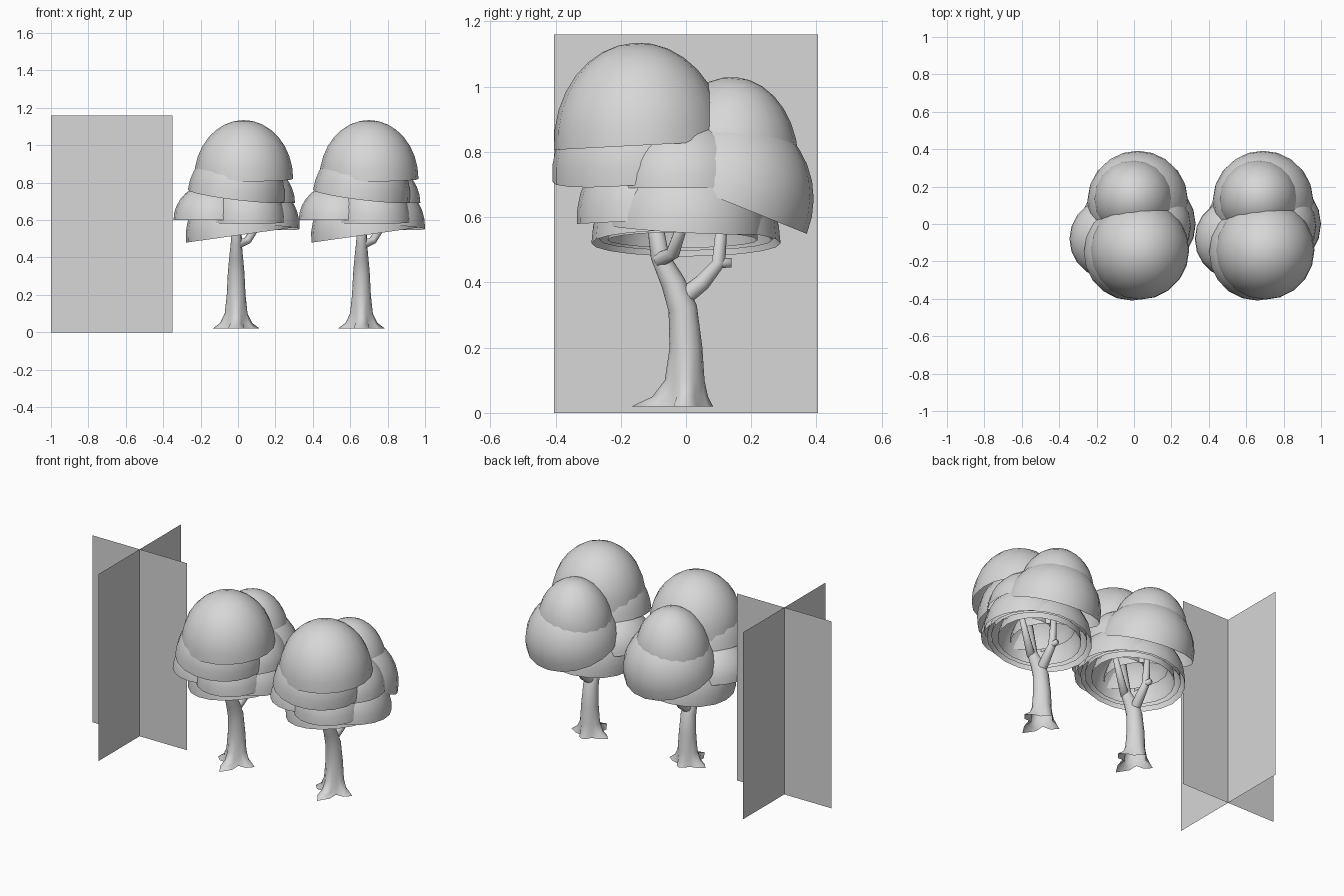
import bpy, bmesh, math
from mathutils import Vector, Matrix, Euler

cube = bpy.data.objects.get("Cube")
if cube:
    bpy.data.objects.remove(cube)

grey = bpy.data.materials.new("plain_grey")
grey.use_nodes = True
grey.diffuse_color = (0.68, 0.68, 0.68, 1)
grey.node_tree.nodes["Principled BSDF"].inputs["Base Color"].default_value = grey.diffuse_color

UP = Vector((0, 0, 1))
TREE_SPACING = 0.67
CARD_X = -0.675
CARD_HEIGHT = 1.16


def make_mesh(name, bm, smooth=True):
    bm.normal_update()
    mesh = bpy.data.meshes.new(name)
    bm.to_mesh(mesh)
    bm.free()
    mesh.materials.append(grey)
    for face in mesh.polygons:
        face.use_smooth = smooth
    return mesh


def place(name, mesh, x):
    obj = bpy.data.objects.new(name, mesh)
    obj.location.x = x
    bpy.context.collection.objects.link(obj)


def place_on_trees(name, bm):
    """Share one mesh between the two matching trees."""
    mesh = make_mesh(name, bm)
    place("middle_tree_" + name, mesh, 0)
    place("left_tree_" + name, mesh, TREE_SPACING)


def dome(name, centre, radius, height, pitch=0, roll=0):
    """Open half ellipsoid, tilted in degrees about x (pitch) and y (roll)."""
    bm = bmesh.new()
    bmesh.ops.create_uvsphere(bm, u_segments=20, v_segments=16, radius=radius)
    lower_half = [vert for vert in bm.verts if vert.co.z < -radius / 100]
    bmesh.ops.delete(bm, geom=lower_half, context='VERTS')
    tilt = Euler((math.radians(pitch), math.radians(roll), 0)).to_matrix().to_4x4()
    squash = Matrix.Scale(height / radius, 4, UP)
    bm.transform(Matrix.Translation(centre) @ tilt @ squash)
    place_on_trees(name, bm)


def plain_radius(point, angle, radius):
    return radius


def root_radius(point, angle, radius):
    """Flare the foot of the trunk into four roots, longest toward the front."""
    lobe = math.cos(angle * 2) ** 2
    reach = 0.125 - 0.042 * math.sin(angle)
    flare = math.exp((0.02 - point.z) / 0.035)
    return radius + max(0, reach - radius) * lobe * flare


def tube(name, path, start, end, sides=10, shape=plain_radius):
    """Tube along a path, narrowing from the start radius to the end radius."""
    bm = bmesh.new()
    points = [Vector(p) for p in path]
    last = len(points) - 1
    rings = []
    for i, point in enumerate(points):
        tangent = points[min(i + 1, last)] - points[max(i - 1, 0)]
        turn = UP.rotation_difference(tangent)
        radius = start + (end - start) * (i / last) ** 2
        ring = []
        for k in range(sides):
            angle = math.tau * k / sides
            r = shape(point, angle, radius)
            offset = Vector((math.cos(angle), math.sin(angle), 0)) * r
            ring.append(bm.verts.new(point + turn @ offset))
        rings.append(ring)
    for below, above in zip(rings, rings[1:]):
        for k in range(sides):
            n = (k + 1) % sides
            bm.faces.new((below[k], below[n], above[n], above[k]))
    bm.faces.new(rings[-1])
    place_on_trees(name, bm)


# Trunk, leaning forward as it rises
trunk_profile = [(0, .02), (0, .05), (0, .1), (0, .2), (-.01, .32),
                 (-.04, .4), (-.08, .48), (-.12, .74)]
trunk_path = [(-.01, y, z) for y, z in trunk_profile]
tube("trunk", trunk_path, start=.057, end=.018, sides=16, shape=root_radius)

# Branches
tube("back_branch", [(-.01, 0, .36), (0, .05, .4), (0, .1, .46), (0, .12, .7)],
     start=.028, end=.014)
tube("side_branch", [(0, -.08, .47), (.05, -.04, .49), (.15, .01, .64)],
     start=.024, end=.014)
tube("branch_stub", [(0, .1, .46), (0, .14, .46)], start=.017, end=.015)

# Upper foliage shells
dome("crown_top", centre=(.03, -.14, .82), radius=.265, height=.315, pitch=3)
dome("crown_front", centre=(-.01, -.15, .73), radius=.26, height=.28, pitch=5, roll=7)
dome("crown_right", centre=(.08, -.01, .69), radius=.225, height=.22)
dome("crown_back", centre=(0, .13, .75), radius=.215, height=.28, pitch=-5)

# Lower foliage shells
dome("back_lower", centre=(.02, .12, .65), radius=.27, height=.28, pitch=-22)
dome("front_lower", centre=(.05, -.13, .59), radius=.205, height=.24, pitch=3)
dome("left_lower", centre=(-.13, -.08, .6), radius=.215, height=.2)
dome("right_lower", centre=(.08, 0, .565), radius=.25, height=.25, pitch=-3, roll=3)

# Nested shells seen from beneath
dome("under_canopy", centre=(.01, 0, .52), radius=.29, height=.28, roll=-8)
dome("middle_canopy", centre=(.01, 0, .53), radius=.265, height=.26, roll=-7)
dome("inner_canopy", centre=(0, -.01, .53), radius=.23, height=.25, roll=-6)


def card(name, half_side):
    """Upright rectangle reaching half_side either way from the crossing line."""
    bm = bmesh.new()
    top = UP * CARD_HEIGHT
    corners = (-half_side, half_side, half_side + top, top - half_side)
    bm.faces.new([bm.verts.new(corner) for corner in corners])
    place(name, make_mesh(name, bm, smooth=False), CARD_X)


# Crossed upright cards
card("wide_card", Vector((.325, 0, 0)))
card("deep_card", Vector((0, .405, 0)))
